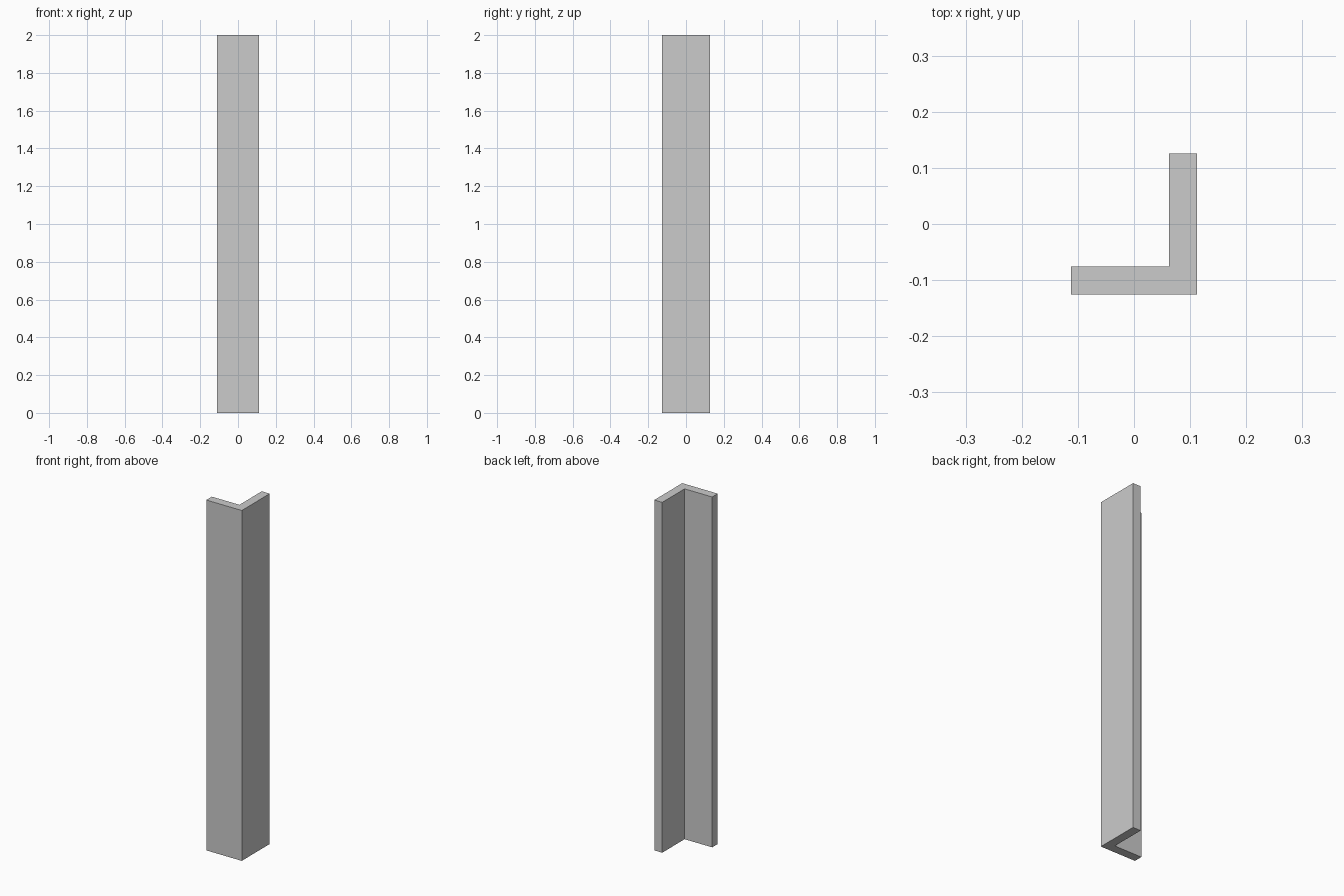
import bpy, bmesh

if "Cube" in bpy.data.objects:
    bpy.data.objects.remove(bpy.data.objects["Cube"])

X, Y, T, H = 0.112, 0.126, 0.05, 2.0

# L-shaped cross-section, counter-clockwise from above
profile = [(-X, -Y), (X, -Y), (X, Y), (X - T, Y), (X - T, -Y + T), (-X, -Y + T)]

# Angle post: extrude the profile straight up
bm = bmesh.new()
base = bm.faces.new([bm.verts.new((x, y, 0)) for x, y in profile])
top = bmesh.ops.extrude_face_region(bm, geom=[base], use_keep_orig=True)
bmesh.ops.translate(bm, vec=(0, 0, H),
                    verts=[g for g in top["geom"] if isinstance(g, bmesh.types.BMVert)])
bmesh.ops.recalc_face_normals(bm, faces=bm.faces)

mesh = bpy.data.meshes.new("angle_post")
bm.to_mesh(mesh)
bm.free()
bpy.context.collection.objects.link(bpy.data.objects.new("angle_post", mesh))
